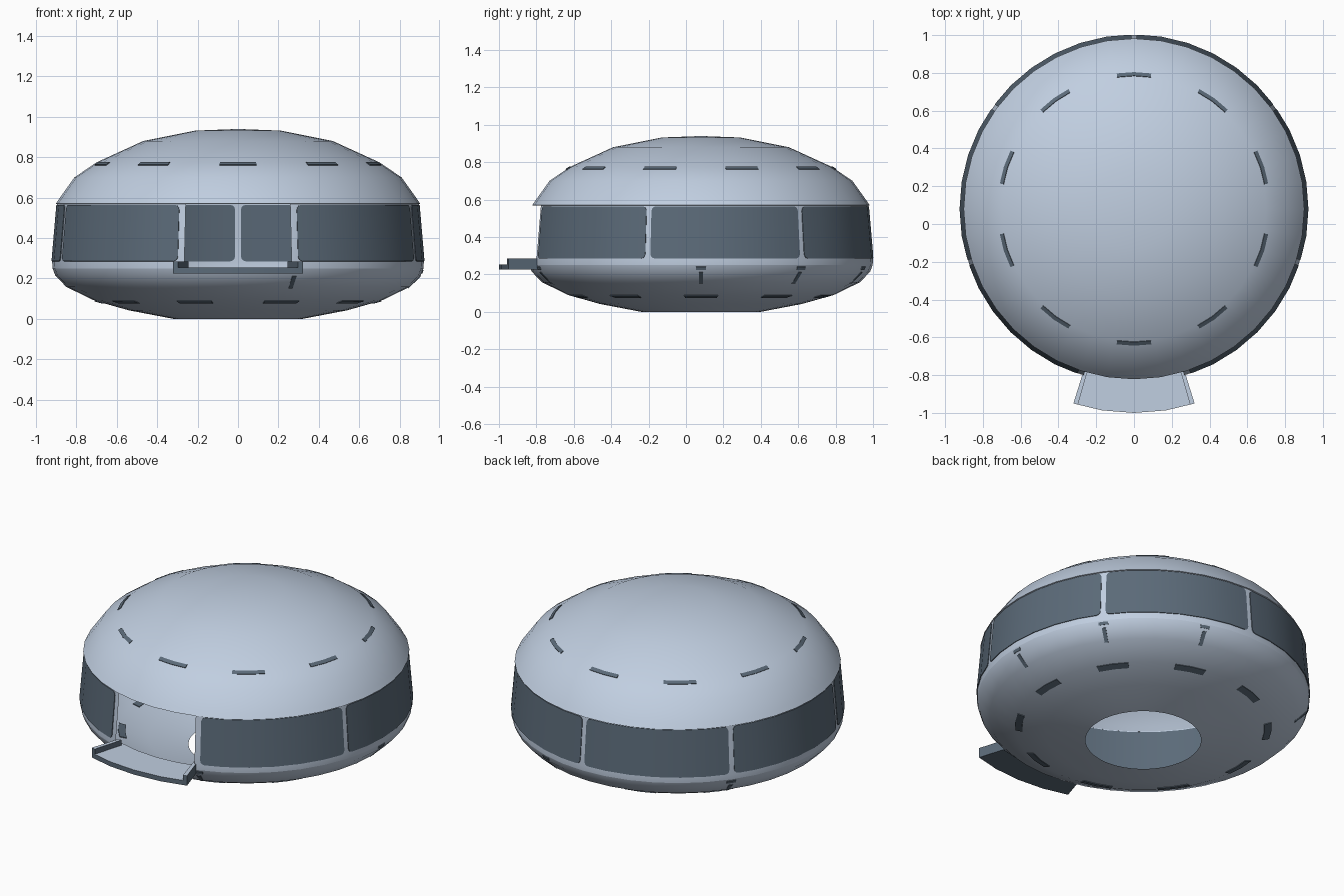
import bpy, bmesh, math

if "Cube" in bpy.data.objects:
    bpy.data.objects.remove(bpy.data.objects["Cube"])

CY = 0.08          # centre of the round body
STEP = 9           # degrees per side (40 sides)


def material(name, rgb):
    m = bpy.data.materials.new(name)
    m.diffuse_color = (*rgb, 1)
    m.use_nodes = True
    m.node_tree.nodes["Principled BSDF"].inputs["Base Color"].default_value = m.diffuse_color
    return m


LIGHT = material("pale_blue_grey", (0.53, 0.62, 0.75))
DARK = material("dark_slate", (0.105, 0.145, 0.19))


def point(r, a, z):
    # radius follows the flat sides of the 40-sided body
    half = math.radians(STEP / 2)
    t = math.radians(a % STEP) - half
    k = r * math.cos(half) / math.cos(t)
    a = math.radians(a)
    return (k * math.cos(a), CY + k * math.sin(a), z)


def angles(a0, a1, extra=()):
    # both ends plus every body corner in between
    s = {a0, a1, *extra}
    s.update(k * STEP for k in range(-40, 81) if a0 < k * STEP < a1)
    return sorted(s)


def sweep(name, columns, mats, closed=False, loop=False):
    # columns: list of (angle, [(r, z), ...]) joined side by side
    bm = bmesh.new()
    cols = [[bm.verts.new(point(r, a, z)) for r, z in sec] for a, sec in columns]
    n = len(cols[0])
    pairs = list(zip(cols, cols[1:])) + ([(cols[-1], cols[0])] if loop else [])
    for c, d in pairs:
        for i in range(n if closed else n - 1):
            j = (i + 1) % n
            bm.faces.new((c[i], d[i], d[j], c[j]))
    if closed and not loop:
        bm.faces.new(cols[0])
        bm.faces.new(cols[-1][::-1])
    bmesh.ops.remove_doubles(bm, verts=bm.verts, dist=0.00001)
    bmesh.ops.recalc_face_normals(bm, faces=bm.faces)
    me = bpy.data.meshes.new(name)
    bm.to_mesh(me)
    bm.free()
    for m in mats:
        me.materials.append(m)
    ob = bpy.data.objects.new(name, me)
    bpy.context.collection.objects.link(ob)
    bpy.ops.object.select_all(action='DESELECT')
    ob.select_set(True)
    bpy.context.view_layer.objects.active = ob
    bpy.ops.object.shade_smooth_by_angle(angle=math.radians(35))
    return ob


def arc(name, a0, a1, section, mats, closed=False):
    return sweep(name, [(a, section) for a in angles(a0, a1)], mats, closed)


def ring(name, section, mats):
    return sweep(name, [(k * STEP, section) for k in range(40)], mats, loop=True)


def plate(p, q, t=0.004):
    # thin cross-section straddling the line p-q
    dx, dz = q[0] - p[0], q[1] - p[1]
    l = math.hypot(dx, dz)
    nx, nz = dz / l * t, -dx / l * t
    return [(p[0] + nx, p[1] + nz), (q[0] + nx, q[1] + nz),
            (q[0] - nx, q[1] - nz), (p[0] - nx, p[1] - nz)]


def wall(z):
    # radius of the window band at height z
    return 0.92 - 0.025 * (z - 0.28) / 0.29


def on_profile(prof, r):
    for (r0, z0), (r1, z1) in zip(prof, prof[1:]):
        if min(r0, r1) <= r <= max(r0, r1):
            return (r, z0 + (z1 - z0) * (r - r0) / (r1 - r0))


# roof dome and lower bowl with the round hatch opening
ROOF = [(0.895, 0.568), (0.902, 0.57), (0.885, 0.595), (0.81, 0.70), (0.70, 0.775),
        (0.47, 0.88), (0.21, 0.932), (0.0, 0.94)]
BOWL = [(0.32, 0.0), (0.54, 0.042), (0.71, 0.09), (0.85, 0.158), (0.905, 0.215), (0.918, 0.25)]
ring("roof_dome", ROOF, [LIGHT])
ring("lower_bowl", BOWL, [LIGHT])

# window band, open at the front doorway
DOOR = 16.8
arc("window_band", -90 + DOOR, 270 - DOOR,
    [(0.918, 0.25), (wall(0.28), 0.28), (wall(0.425), 0.425), (wall(0.57), 0.57)], [LIGHT])

# six windows with rounded corners
for k in range(6):
    a0, a1 = -72 + 54 * k + 0.9, -18 + 54 * k - 0.9
    inset = {0: 0.024, 0.25: 0.012, 0.7: 0.004, 1.5: 0}
    cut = {a0 + d: v for d, v in inset.items()}
    cut.update({a1 - d: v for d, v in inset.items()})
    cols = []
    for a in angles(a0, a1, cut):
        c = cut.get(a, 0)
        lo, hi = 0.285 + c, 0.564 - c
        cols.append((a, plate((wall(lo), lo), (wall(hi), hi))))
    sweep(f"window_{k + 1}", cols, [DARK], closed=True)

# ten roof vents and ten underside vents
for k in range(10):
    a = 36 * k + 18
    arc(f"roof_vent_{k + 1}", a - 7.3, a + 7.3,
        plate(on_profile(ROOF, 0.722), on_profile(ROOF, 0.703)), [DARK], True)
    a = 36 * k
    arc(f"underside_vent_{k + 1}", a - 7.3, a + 7.3,
        plate(on_profile(BOWL, 0.67), on_profile(BOWL, 0.709)), [DARK], True)

# small slits below the window band
for k in (0, 1, 2, 4, 8):
    a = 36 * k
    arc(f"side_slit_{k}", a - 0.7, a + 0.7,
        plate(on_profile(BOWL, 0.84), on_profile(BOWL, 0.902)), [DARK], True)
    arc(f"side_slit_cap_{k}", a - 1.7, a + 1.7,
        plate(on_profile(BOWL, 0.909), on_profile(BOWL, 0.915)), [DARK], True)


def box_section(r0, r1, z0, z1):
    return [(r0, z0), (r1, z0), (r1, z1), (r0, z1)]


# entrance deck with two low side curbs: pale on top, dark on sides and below
parts = [arc("entrance_deck", -90 - 17.3, -90 + 17.3, box_section(0.87, 1.08, 0.225, 0.253),
             [LIGHT, DARK], True)]
for name, a in (("left_curb", -107.3), ("right_curb", -74.0)):
    parts.append(arc(name, a, a + 1.3, box_section(0.89, 1.08, 0.25, 0.285), [LIGHT, DARK], True))
for ob in parts:
    for f in ob.data.polygons:
        f.material_index = 0 if f.normal.z > 0.5 else 1
